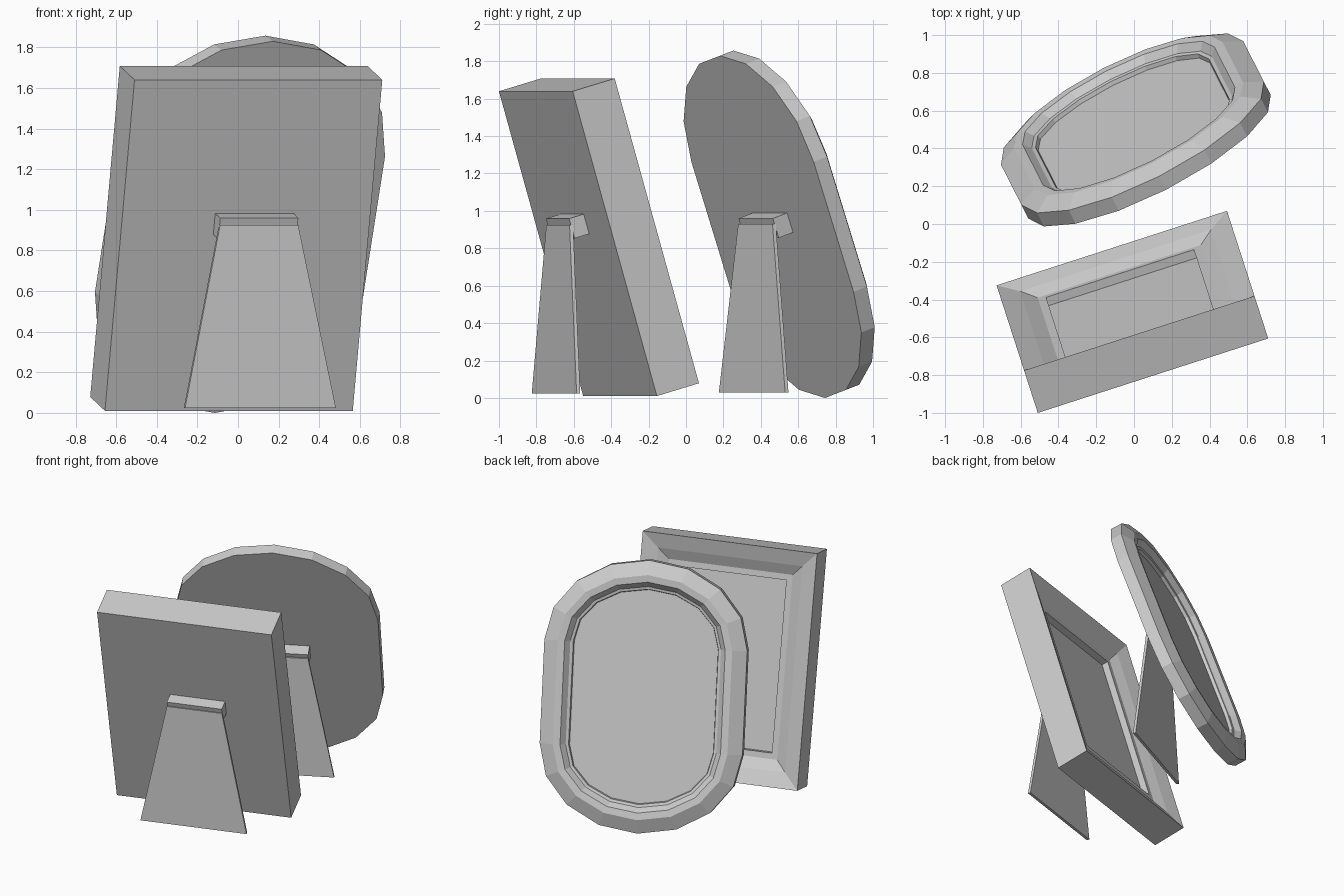
import bpy, bmesh
from math import radians, cos, sin, pi
from mathutils import Matrix, Vector

if "Cube" in bpy.data.objects:
    bpy.data.objects.remove(bpy.data.objects["Cube"])


def loft(name, rings, matrix):
    """Closed solid skinned through matching rings, capped at both ends."""
    bm = bmesh.new()
    loops = [[bm.verts.new(matrix @ Vector(p)) for p in ring] for ring in rings]
    n = len(loops[0])
    for a, b in zip(loops, loops[1:]):
        for i in range(n):
            j = (i + 1) % n
            bm.faces.new((a[i], a[j], b[j], b[i]))
    bm.faces.new(loops[0])
    bm.faces.new(loops[-1])
    bmesh.ops.recalc_face_normals(bm, faces=bm.faces)
    me = bpy.data.meshes.new(name)
    bm.to_mesh(me)
    bm.free()
    ob = bpy.data.objects.new(name, me)
    bpy.context.collection.objects.link(ob)
    return ob


def rectangle(width, height):
    """Outline function: rectangle standing on u = 0, shrunk by an inset."""
    def outline(m):
        w = width / 2 - m
        return [(-w, m), (w, m), (w, height - m), (-w, height - m)]
    return outline


def oval(rx, ry, straight, seg=8):
    """Outline function: two elliptical ends joined by straight sides."""
    def outline(m):
        pts = []
        for start, zc in ((0, ry + straight), (pi, ry)):
            for i in range(seg + 1):
                t = start + pi * i / seg
                pts.append(((rx - m) * cos(t), zc + (ry - m) * sin(t)))
        return pts
    return outline


def ring(outline, inset, depth):
    return [(x, depth, z) for x, z in outline(inset)]


def picture_frame(prefix, outline, profile, origin, turn, tilt,
                  hinge_x, hinge_top, hinge_depth, leg):
    upright = Matrix.Translation(origin) @ Matrix.Rotation(radians(turn), 4, 'Z')
    leaning = upright @ Matrix.Rotation(radians(tilt), 4, 'X')

    # moulding with recess
    loft(prefix + "_frame", [ring(outline, m, d) for m, d in profile], leaning)

    # picture sheet lying in the recess
    m, d = profile[-1]
    loft(prefix + "_picture",
         [ring(outline, m, d - 0.002), ring(outline, m, d + 0.002)], leaning)

    # hinge block on the back
    w = 0.202
    block = [(hinge_x - w, hinge_top - 0.11), (hinge_x + w, hinge_top - 0.11),
             (hinge_x + w, hinge_top), (hinge_x - w, hinge_top)]
    loft(prefix + "_hinge",
         [[(x, y, z) for x, z in block] for y in (-hinge_depth, 0.0)], leaning)

    # tapered leg hanging from the hinge
    y_top, z_top, y_low, z_low = leg
    sheet = [(hinge_x - 0.39, y_low, z_low), (hinge_x + 0.39, y_low, z_low),
             (hinge_x + w, y_top, z_top), (hinge_x - w, y_top, z_top)]
    loft(prefix + "_leg",
         [[(x, y + t, z) for x, y, z in sheet] for t in (0.0, 0.02)], upright)


# rectangular frame
picture_frame(
    "rectangular", rectangle(1.282, 1.697),
    [(0, 0), (0, 0.246), (0.11, 0.207), (0.187, 0.166), (0.23, 0.166), (0.23, 0.116)],
    (-0.045, -0.3525, 0.01), 17.9, 16.2,
    0.04, 1.013, 0.085, (-0.362, 0.915, -0.383, 0.015))

# oval frame
picture_frame(
    "oval", oval(0.72, 0.60, 0.735),
    [(0, 0), (0, 0.085), (0.10, 0.135), (0.15, 0.13), (0.185, 0.09),
     (0.205, 0.085), (0.21, 0.06)],
    (-0.115, 0.743, 0.0), 27, 19,
    0.02, 1.046, 0.09, (-0.428, 0.93, -0.448, 0.03))
